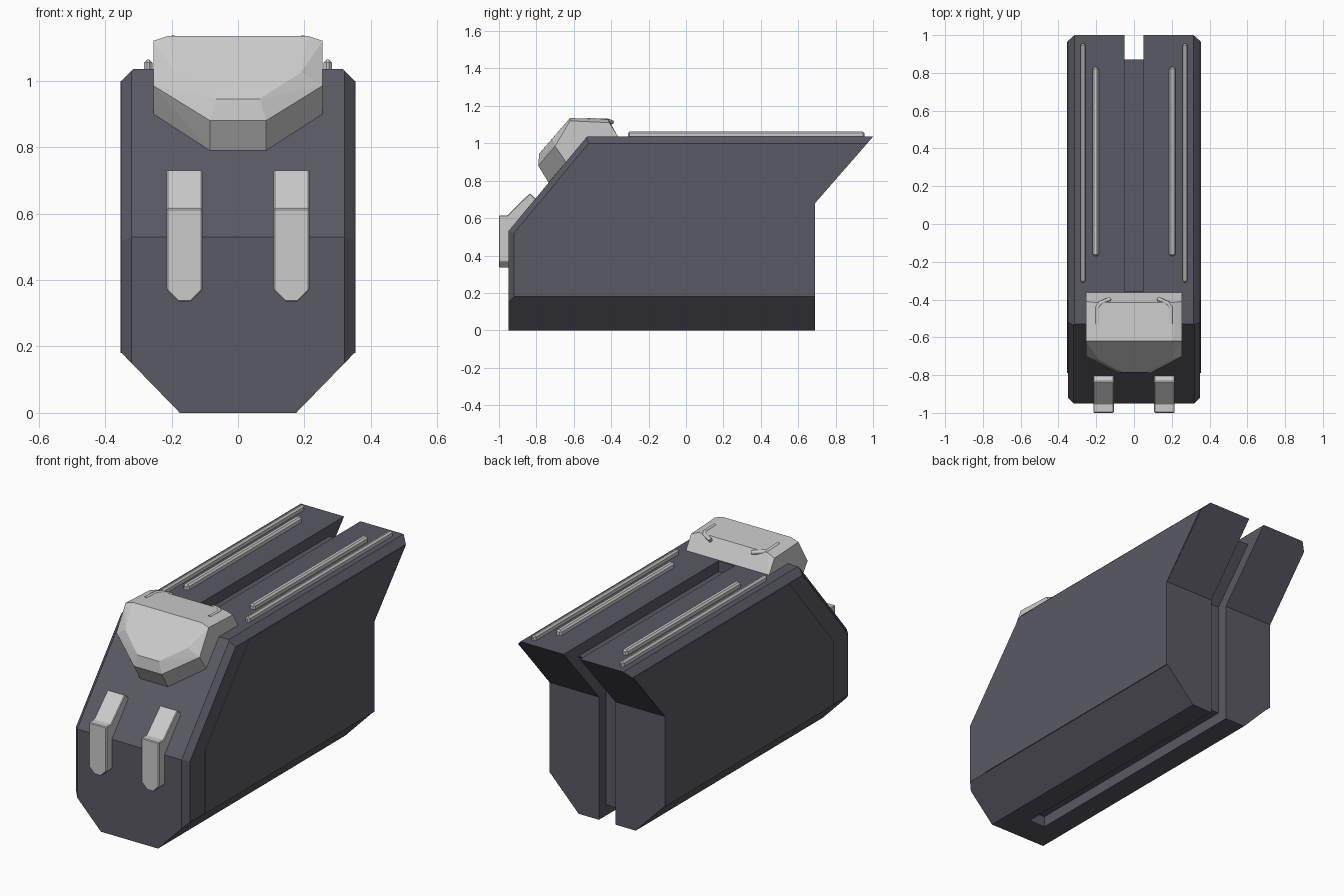
import bpy, bmesh
from mathutils import Vector

if "Cube" in bpy.data.objects:
    bpy.data.objects.remove(bpy.data.objects["Cube"])

dark = bpy.data.materials.new("dark_shell")
dark.diffuse_color = (0.10, 0.10, 0.125, 1)
dark.use_nodes = True
dark.node_tree.nodes["Principled BSDF"].inputs["Base Color"].default_value = dark.diffuse_color


def finish(bm, name, mat=None, mirror=True, bevel=0):
    bmesh.ops.recalc_face_normals(bm, faces=bm.faces)
    me = bpy.data.meshes.new(name)
    bm.to_mesh(me)
    bm.free()
    ob = bpy.data.objects.new(name, me)
    bpy.context.collection.objects.link(ob)
    if mat:
        me.materials.append(mat)
    if bevel:
        b = ob.modifiers.new("bevel", "BEVEL")
        b.width, b.segments = bevel, 1
    if mirror:
        m = ob.modifiers.new("mirror", "MIRROR")
        m.use_mirror_merge = False
    return ob


def extrude_yz(profile, x0, x1):
    """Prism with a side (y, z) profile, running from x0 to x1."""
    bm = bmesh.new()
    f = bm.faces.new([bm.verts.new((x0, y, z)) for y, z in profile])
    r = bmesh.ops.extrude_face_region(bm, geom=[f])
    vs = [v for v in r["geom"] if isinstance(v, bmesh.types.BMVert)]
    bmesh.ops.translate(bm, verts=vs, vec=(x1 - x0, 0, 0))
    bmesh.ops.recalc_face_normals(bm, faces=bm.faces)
    return bm


def cut(bm, co, no):
    """Slice away everything on the normal's side and cap the hole."""
    bmesh.ops.bisect_plane(bm, geom=bm.verts[:] + bm.edges[:] + bm.faces[:],
                           plane_co=co, plane_no=no, clear_outer=True)
    bmesh.ops.holes_fill(bm, edges=[e for e in bm.edges if e.is_boundary], sides=0)


# Body shell: one half, chamfered, mirrored across the centre slot
W = 0.35
shell = extrude_yz([(-.95, 0), (-.95, .53), (-.53, 1.035), (1, 1.035),
                    (.69, .68), (.69, 0)], .05, W)
cut(shell, (.175, 0, 0), (.18, 0, -.175))
cut(shell, (W - .035, 0, 1.035), (1, 0, 1))
cut(shell, (W - .03, -.95, 0), (1, -1, 0))
cut(shell, (W - .03, -.95, .53), Vector((1, -.77, .64)))
finish(shell, "body_shell", dark)

# Centre core: flush nose, recessed in the slot on top, rear and bottom
core = extrude_yz([(-.95, 0), (-.95, .53), (-.53, 1.035), (-.355, 1.035),
                   (-.355, .975), (.87, .975), (.63, .70), (.63, .06),
                   (-.79, .06), (-.79, 0)], -.05, .05)
finish(core, "slot_core", dark, mirror=False)

# Thin side panels behind the nose
panel = extrude_yz([(-.79, .18), (-.79, .53), (-.40, .999), (.965, .999),
                    (.689, .68), (.689, .18)], W - .01, W + .004)
finish(panel, "side_panel", dark)

# Faceted head block on the slanted nose
head = bmesh.new()
half = [(.085, -.735, .79), (.255, -.642, .90), (.255, -.50, 1.03),
        (.085, -.79, .88), (.255, -.70, .985), (.065, -.785, .945),
        (.19, -.715, 1.025), (.21, -.62, 1.135), (.255, -.62, 1.12),
        (.21, -.415, 1.127), (.255, -.41, 1.11), (.255, -.36, 1.03)]
for x, y, z in half:
    head.verts.new((x, y, z))
    head.verts.new((-x, y, z))
r = bmesh.ops.convex_hull(head, input=head.verts)
loose = {g for g in r["geom_interior"] + r["geom_unused"] if isinstance(g, bmesh.types.BMVert)}
bmesh.ops.delete(head, geom=list(loose), context="VERTS")
bmesh.ops.dissolve_limit(head, angle_limit=.03, verts=head.verts, edges=head.edges)
finish(head, "head_block", mirror=False)

# Bent ridges on top of the head block
cu = bpy.data.curves.new("head_ridge", "CURVE")
cu.dimensions = "3D"
cu.bevel_depth, cu.bevel_resolution, cu.use_fill_caps = .011, 1, True
for s in (-1, 1):
    sp = cu.splines.new("POLY")
    pts = [(.195, -.53, 1.126), (.195, -.44, 1.123), (.18, -.42, 1.122), (.125, -.395, 1.113)]
    sp.points.add(len(pts) - 1)
    for p, (x, y, z) in zip(sp.points, pts):
        p.co = (s * x, y, z, 1)
bpy.context.collection.objects.link(bpy.data.objects.new("head_ridge", cu))

# Front lugs with pointed lower ends
lug = extrude_yz([(-1, .335), (-1, .615), (-.955, .615), (-.835, .733),
                  (-.80, .70), (-.94, .53), (-.94, .335)], .107, .215)
cut(lug, (.18, 0, .335), (1, 0, -1))
cut(lug, (.142, 0, .335), (-1, 0, -1))
finish(lug, "front_lug", bevel=.004)

# Long rails along the top, an inner and an outer pair
for name, x, w, y0, y1 in (("inner_rail", .203, .034, -.17, .83),
                           ("outer_rail", .27, .026, -.31, .955)):
    bm = extrude_yz([(y0, 1.025), (y0, 1.063), (y1, 1.063), (y1, 1.025)], x - w / 2, x + w / 2)
    finish(bm, name, bevel=.009)
